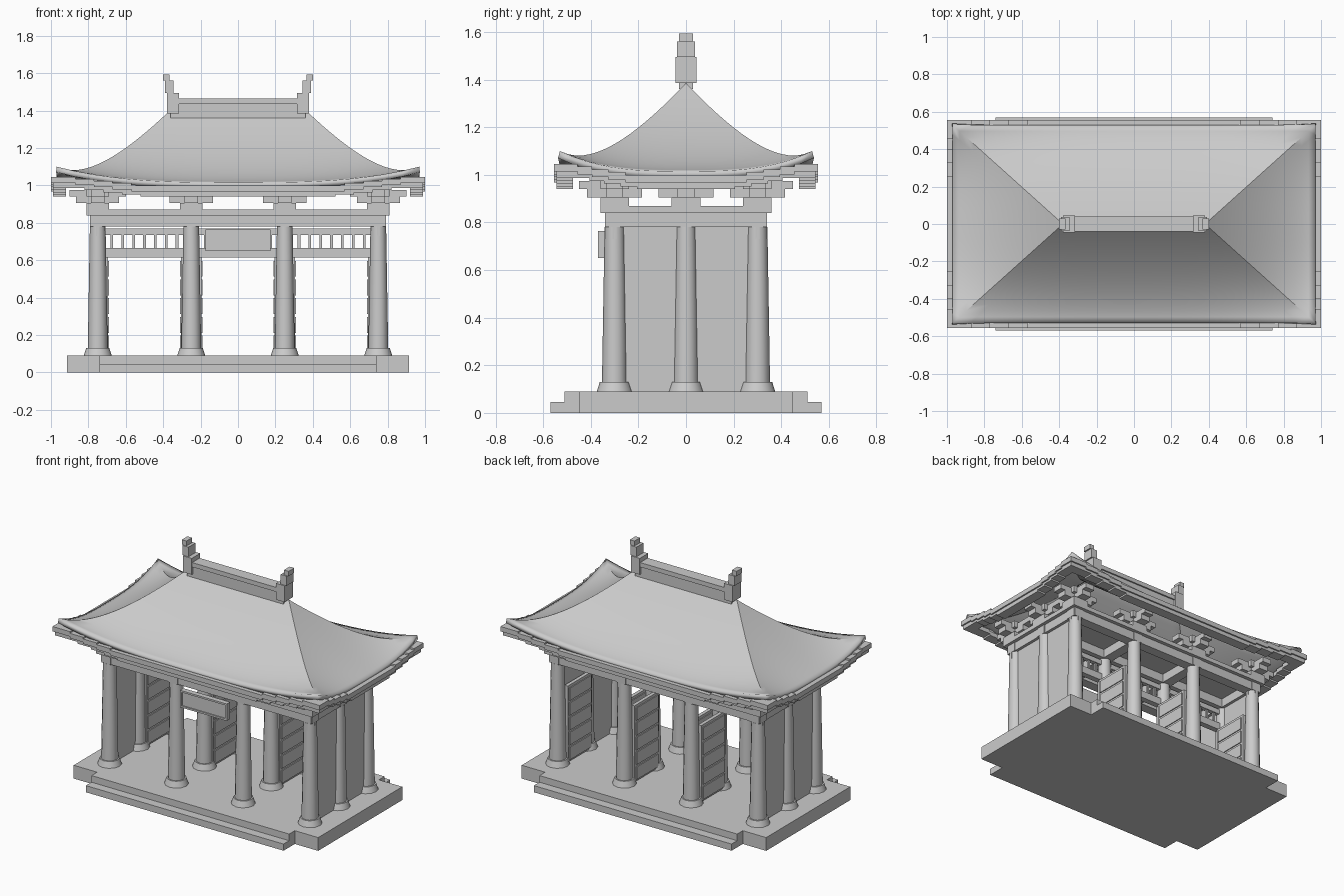
import bpy, bmesh, math

cube = bpy.data.objects.get("Cube")
if cube:
    bpy.data.objects.remove(cube, do_unlink=True)

stone = bpy.data.materials.new("light_grey")
stone.use_nodes = True
GREY = (0.6, 0.6, 0.6, 1)
stone.diffuse_color = GREY
stone.node_tree.nodes["Principled BSDF"].inputs["Base Color"].default_value = GREY


def finish(bm, name, smooth=False):
    mesh = bpy.data.meshes.new(name)
    bmesh.ops.recalc_face_normals(bm, faces=bm.faces)
    bm.to_mesh(mesh)
    bm.free()
    mesh.materials.append(stone)
    obj = bpy.data.objects.new(name, mesh)
    bpy.context.collection.objects.link(obj)
    if smooth:
        bpy.ops.object.select_all(action='DESELECT')
        obj.select_set(True)
        bpy.context.view_layer.objects.active = obj
        bpy.ops.object.shade_smooth_by_angle(angle=math.radians(35))
    return obj


def add_box(bm, x0, x1, y0, y1, z0, z1):
    verts = bmesh.ops.create_cube(bm, size=1)["verts"]
    for v in verts:
        v.co.x = x0 if v.co.x < 0 else x1
        v.co.y = y0 if v.co.y < 0 else y1
        v.co.z = z0 if v.co.z < 0 else z1


def boxes(name, items):
    bm = bmesh.new()
    for item in items:
        add_box(bm, *item)
    return finish(bm, name)


def centred(cx, cy, hx, hy, z0, z1):
    return (cx - hx, cx + hx, cy - hy, cy + hy, z0, z1)


def mirrored(item):
    """Copy a box to the other side in x."""
    x0, x1, *rest = item
    return [item, (-x1, -x0, *rest)]


COLS_X = (-0.75, -0.25, 0.25, 0.75)
COLS_Y = (-0.3, 0, 0.3)

# Platform with a step at front and back
boxes("platform", [centred(0, 0, 0.915, 0.45, 0, 0.09)])
boxes("platform_middle", [centred(0, 0, 0.74, 0.51, 0, 0.09)])
boxes("steps", [centred(0, 0, 0.74, 0.57, 0, 0.045)])


# Tapered columns on flared feet
def tapered(name, sections):
    for x in COLS_X:
        for y in COLS_Y:
            bm = bmesh.new()
            for r1, r2, z0, z1 in sections:
                made = bmesh.ops.create_cone(bm, cap_ends=True, segments=12,
                                             radius1=r1, radius2=r2, depth=z1 - z0)
                bmesh.ops.translate(bm, verts=made["verts"], vec=(x, y, (z0 + z1) / 2))
            finish(bm, name, True)


tapered("column", [(0.053, 0.042, 0.13, 0.78)])
tapered("column_foot", [(0.075, 0.062, 0.09, 0.13)])

# Side walls
boxes("side_walls", mirrored((0.735, 0.765, -0.3, 0.3, 0.09, 0.84)))

# Beams over the columns and the ceiling slab
boxes("long_beams", [centred(0, y, 0.79, 0.035, 0.78, 0.84) for y in COLS_Y])
boxes("cross_beams", [centred(x, 0, 0.035, 0.34, 0.78, 0.84) for x in COLS_X])
boxes("ceiling_slab", [centred(0, 0, 0.81, 0.36, 0.84, 0.87)])
drops = []
for y in (-0.3, 0.3):
    for x in (-0.75, 0.75):
        drops.append(centred(x, y, 0.042, 0.008, 0.73, 0.78))
        drops.append(centred(x, y, 0.008, 0.042, 0.73, 0.78))
boxes("beam_end_drops", drops)

# Lattice above the doorways
boxes("lattice_rails", [centred(0, 0, 0.73, 0.02, 0.615, 0.665),
                        centred(0, 0, 0.73, 0.015, 0.735, 0.77)])
boxes("lattice_bars", [centred(bay + i * 0.058, 0, 0.007, 0.007, 0.66, 0.74)
                       for bay in (-0.5, 0, 0.5) for i in range(-3, 4)])

# Open door leaves with raised panels
leaves, panels = [], []
for bay in (-0.5, 0, 0.5):
    for side in (-1, 1):
        x = bay + side * 0.208
        leaves.append(centred(x, 0.14, 0.012, 0.13, 0.1, 0.615))
        for k in range(5):
            z = 0.112 + k * 0.1
            panels.append(centred(x, 0.14, 0.018, 0.115, z, z + 0.085))
boxes("door_leaves", leaves)
boxes("door_panels", panels)

# Blank sign board with a raised frame
boxes("sign_board", [(-0.175, 0.175, -0.362, -0.335, 0.65, 0.765)])
boxes("sign_frame", [(-0.175, 0.175, -0.37, -0.355, z, z + 0.012) for z in (0.65, 0.753)]
      + mirrored((0.163, 0.175, -0.37, -0.355, 0.65, 0.765)))

# Stacked cross brackets
for x in COLS_X:
    for y in COLS_Y:
        if y == 0 and abs(x) < 0.5:
            continue
        tiers = [centred(x, y, 0.06, 0.06, 0.87, 0.905)]
        for reach, z in ((0.115, 0.905), (0.15, 0.94)):
            tiers.append(centred(x, y, reach, 0.035, z, z + 0.035))
            tiers.append(centred(x, y, 0.035, reach, z, z + 0.035))
        tiers.append(centred(x, y, 0.06, 0.06, 0.94, 0.985))
        boxes("bracket", tiers)

# Curved hipped roof with raised corners
RINGS, SIDE = 16, 20
EAVE_X, EAVE_Y, RIDGE_X = 0.97, 0.53, 0.38
bm = bmesh.new()
rings = []
for r in range(RINGS + 1):
    t = r / RINGS
    hx = RIDGE_X + (EAVE_X - RIDGE_X) * (1 - t)
    hy = EAVE_Y * (1 - t)
    ring = []
    corners = [(-hx, -hy), (hx, -hy), (hx, hy), (-hx, hy)]
    for c in range(4):
        (ax, ay), (bx, by) = corners[c], corners[(c + 1) % 4]
        for i in range(SIDE):
            f = i / SIDE
            u = abs(2 * f - 1)
            z = 1.015 + 0.37 * t ** 1.5 + 0.085 * (1 - t) ** 4 * u ** 3
            ring.append(bm.verts.new((ax + (bx - ax) * f, ay + (by - ay) * f, z)))
    rings.append(ring)
for low, high in zip(rings, rings[1:]):
    for i in range(len(low)):
        j = (i + 1) % len(low)
        bm.faces.new((low[i], low[j], high[j], high[i]))
bmesh.ops.remove_doubles(bm, verts=bm.verts, dist=0.0005)
roof = finish(bm, "roof", True)
# Make sure the roof skin faces up, then thicken it downwards
if sum(p.normal.z for p in roof.data.polygons) < 0:
    roof.data.flip_normals()
thick = roof.modifiers.new("thickness", 'SOLIDIFY')
thick.thickness = 0.03
thick.offset = -1


# Stepped eave boards in two layers
def eave_boards(name, out, depth, z0, z1, shift):
    items = []
    for half, other, along_x in ((out[0], out[1], True), (out[1], out[0], False)):
        cuts = [half - d + shift for d in (0.43, 0.33, 0.23, 0.13)] if along_x else \
               [half - d + shift for d in (0.3, 0.23, 0.16, 0.1)]
        spans = [(-cuts[0], cuts[0], 0)]
        for k, (a, b) in enumerate(zip(cuts, cuts[1:] + [half])):
            spans += [(a, b, k + 1), (-b, -a, k + 1)]
        for a, b, k in spans:
            lift = k * 0.0115
            for s in (-1, 1):
                e0, e1 = sorted((s * other, s * (other - depth)))
                edge = (a, b, e0, e1) if along_x else (e0, e1, a, b)
                items.append((*edge, z0 + lift, z1 + lift))
    boxes(name, items)


eave_boards("upper_eave_boards", (1.0, 0.555), 0.06, 0.967, 1.0, 0)
eave_boards("lower_eave_boards", (0.99, 0.545), 0.07, 0.94, 0.97, -0.04)

# Ridge with stepped end ornaments
boxes("ridge_bar", [centred(0, 0, 0.36, 0.03, 1.36, 1.44)])
boxes("ridge_cap", [centred(0, 0, 0.33, 0.04, 1.435, 1.465)])
ends = []
for end in ((0.315, 0.38, -0.045, 0.045, 1.385, 1.495),
            (0.345, 0.39, -0.037, 0.037, 1.495, 1.56),
            (0.365, 0.4, -0.03, 0.03, 1.56, 1.593)):
    ends += mirrored(end)
boxes("ridge_ends", ends)
